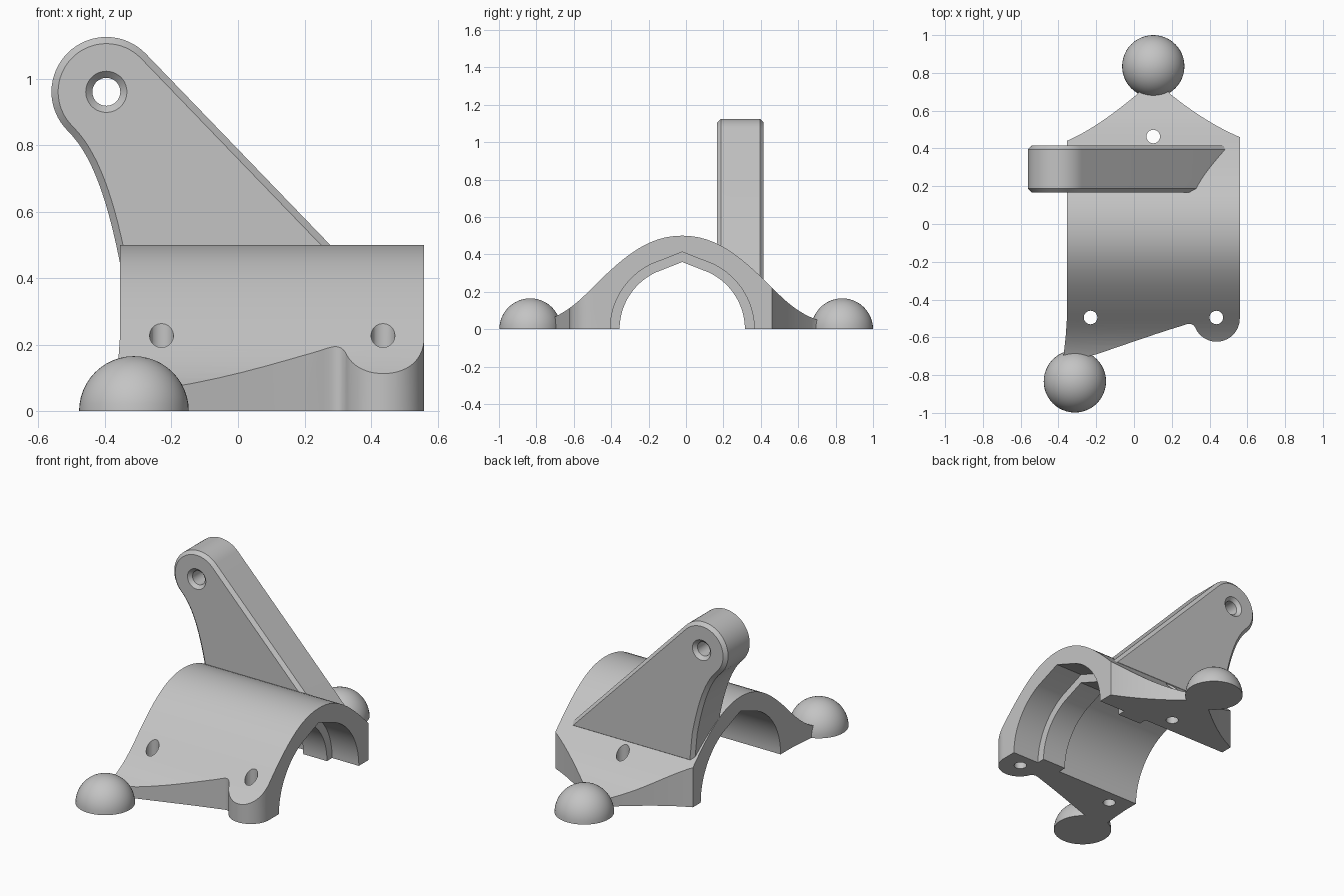
import bpy, bmesh, math
from mathutils import Vector
from mathutils.geometry import interpolate_bezier

cube = bpy.data.objects.get("Cube")
if cube:
    bpy.data.objects.remove(cube, do_unlink=True)

grey = bpy.data.materials.new("plain_grey")
grey.use_nodes = True
GREY = (0.55, 0.55, 0.55, 1)
grey.diffuse_color = GREY
grey.node_tree.nodes["Principled BSDF"].inputs["Base Color"].default_value = GREY


def finish(name, bm):
    bmesh.ops.recalc_face_normals(bm, faces=bm.faces[:])
    mesh = bpy.data.meshes.new(name)
    bm.to_mesh(mesh)
    bm.free()
    mesh.materials.append(grey)
    obj = bpy.data.objects.new(name, mesh)
    bpy.context.collection.objects.link(obj)
    return obj


def curve(a, b, c, d, n=16):
    pts = interpolate_bezier(*[Vector((*p, 0)) for p in (a, b, c, d)], n)
    return [(p.x, p.y) for p in pts]


def arc(cx, cy, r, start, end, n=24):
    angles = [math.radians(start + (end - start) * i / n) for i in range(n + 1)]
    return [(cx + r * math.cos(t), cy + r * math.sin(t)) for t in angles]


def place(axis, u, v, w):
    return {"x": (w, u, v), "y": (u, w, v), "z": (u, v, w)}[axis]


def loft(name, axis, sections):
    """Closed solid through matching outlines given as (position, points)."""
    bm = bmesh.new()
    rings = [[bm.verts.new(place(axis, u, v, w)) for u, v in pts] for w, pts in sections]
    n = len(rings[0])
    for low, high in zip(rings, rings[1:]):
        for i in range(n):
            j = (i + 1) % n
            bm.faces.new((low[i], low[j], high[j], high[i]))
    bm.faces.new(rings[0])
    bm.faces.new(rings[-1])
    return finish(name, bm)


def prism(name, axis, pts, low, high):
    return loft(name, axis, [(low, pts), (high, pts)])


def apply_modifier(obj, mod):
    bpy.context.view_layer.objects.active = obj
    bpy.ops.object.modifier_apply(modifier=mod.name)


def boolean(obj, tool, operation="DIFFERENCE"):
    mod = obj.modifiers.new("cut", "BOOLEAN")
    mod.operation = operation
    mod.solver = "EXACT"
    mod.object = tool
    apply_modifier(obj, mod)


def smooth(obj, degrees=30):
    for poly in obj.data.polygons:
        poly.use_smooth = True
    obj.data.set_sharp_from_angle(angle=math.radians(degrees))


MID = -0.02          # y of the saddle's centre line
LEFT, RIGHT = -0.355, 0.56
tools = []

# Saddle: bell-shaped section along x
half = curve((0, 0.5), (0.17, 0.5), (0.29, 0.405), (0.43, 0.272))
half += curve((0.43, 0.272), (0.53, 0.175), (0.62, 0.06), (0.8, 0.03))[1:]
bell = [(MID + d, z) for d, z in half] + [(MID + 0.8, 0), (MID - 0.8, 0)]
bell += [(MID - d, z) for d, z in reversed(half[1:])]
body = prism("saddle_body", "x", bell, -0.5, 0.7)

# Plan outline with the round boss at the front and the pointed rear flange
plan = [(LEFT, 0.44), (LEFT, -0.5), (-0.362, -0.6), (-0.38, -0.76), (-0.3, -0.74), (-0.24, -0.7)]
plan += curve((-0.2, -0.69), (-0.05, -0.64), (0.1, -0.585), (0.25, -0.54), 8)
plan += curve((0.255, -0.538), (0.288, -0.527), (0.309, -0.518), (0.329, -0.556), 12)[:-1]
plan += arc(0.437, -0.5, 0.123, -152, 0)
plan += curve((RIGHT, 0.46), (0.43, 0.515), (0.3, 0.6), (0.19, 0.69))
plan += [(0.15, 0.75), (0.06, 0.75)]
plan += curve((0.02, 0.69), (-0.1, 0.59), (-0.22, 0.5), (LEFT, 0.44))[:-1]
outline = prism("outline_cutter", "z", plan, -0.1, 0.8)
tools.append(outline)
boolean(body, outline, "INTERSECT")


# Pointed bore, wide at both ends with a narrow locating rib between
def teardrop(r):
    side = arc(0, 0, r, 0, 65, 20)
    pts = side + [(0, r * 1.072)] + [(-y, z) for y, z in reversed(side)]
    return [(MID + y, z) for y, z in pts + [(-r, -0.2), (r, -0.2)]]


bores = [prism("bore_cutter", "x", teardrop(r), low, high) for r, low, high in
         ((0.335, -0.7, 0.8), (0.385, 0.38, 0.8), (0.385, -0.7, 0.22))]
tools += bores
for bore in bores:
    boolean(body, bore)

# Screw holes
for x, y in ((-0.23, -0.495), (0.436, -0.495), (0.102, 0.463)):
    hole = prism("hole_cutter", "z", arc(x, y, 0.036, 0, 345, 23), -0.1, 0.8)
    tools.append(hole)
    boolean(body, hole)
smooth(body)

# Lever arm with chamfered rim
EYE = (-0.396, 0.96)
lever = arc(*EYE, 0.165, 44, 225, 32)
lever += curve((-0.513, 0.843), (-0.43, 0.765), (-0.385, 0.6), (-0.352, 0.43))[1:]
lever += [(-0.335, 0.25), (0.518, 0.25)]
arm = prism("lever_arm", "y", lever, 0.167, 0.415)
bevel = arm.modifiers.new("chamfer", "BEVEL")
bevel.width = 0.02
bevel.segments = 1
bevel.limit_method = "ANGLE"
bevel.angle_limit = math.radians(60)
apply_modifier(arm, bevel)

# Countersunk eye through the lever
eye = loft("eye_cutter", "y", [(y, arc(*EYE, r, 0, 350, 35)) for y, r in
           ((0.157, 0.072), (0.187, 0.042), (0.395, 0.042), (0.425, 0.072))])
tools.append(eye)
for tool in [eye] + bores:
    boolean(arm, tool)
smooth(arm)

# Half-ball feet
for name, x, y in (("front_ball_foot", -0.313, -0.833), ("rear_ball_foot", 0.102, 0.835)):
    bm = bmesh.new()
    bmesh.ops.create_uvsphere(bm, u_segments=48, v_segments=24, radius=0.165)
    geom = bm.verts[:] + bm.edges[:] + bm.faces[:]
    bmesh.ops.bisect_plane(bm, geom=geom, plane_co=(0, 0, 0), plane_no=(0, 0, 1), clear_inner=True)
    bmesh.ops.holes_fill(bm, edges=[e for e in bm.edges if e.is_boundary], sides=0)
    foot = finish(name, bm)
    foot.location = (x, y, 0)
    smooth(foot)

for tool in tools:
    bpy.data.objects.remove(tool, do_unlink=True)
